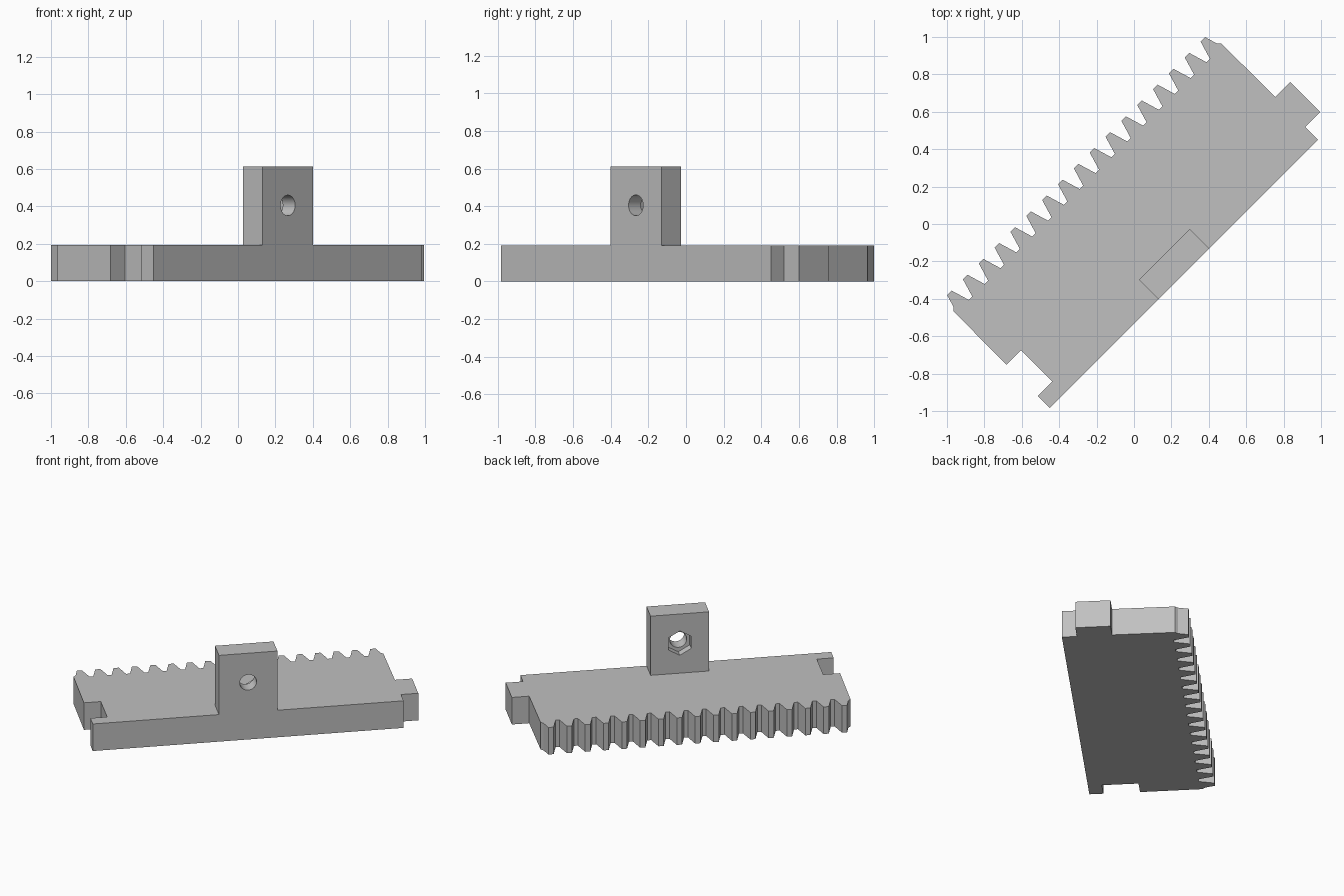
import bpy
import bmesh
from math import radians
from mathutils import Matrix

old = bpy.data.objects.get("Cube")
if old:
    bpy.data.objects.remove(old, do_unlink=True)

TURN = Matrix.Rotation(radians(45), 4, 'Z')   # rack lies diagonally
THICK, TOP = 0.192, 0.612                     # plate thickness, bracket top
FRONT = -0.377                                # long straight edge
END = 1.015                                   # half length without the tab

grey = bpy.data.materials.new("light grey")
grey.use_nodes = True
COLOUR = (0.53, 0.53, 0.53, 1)
grey.diffuse_color = COLOUR
grey.node_tree.nodes["Principled BSDF"].inputs["Base Color"].default_value = COLOUR


def make_object(name, bm):
    bmesh.ops.recalc_face_normals(bm, faces=bm.faces)
    mesh = bpy.data.meshes.new(name)
    bm.to_mesh(mesh)
    bm.free()
    mesh.materials.append(grey)
    obj = bpy.data.objects.new(name, mesh)
    obj.matrix_world = TURN
    bpy.context.collection.objects.link(obj)
    return obj


def prism(name, outline, z0, z1):
    bm = bmesh.new()
    face = bm.faces.new([bm.verts.new((x, y, z0)) for x, y in outline])
    new = bmesh.ops.extrude_face_region(bm, geom=[face])["geom"]
    verts = [g for g in new if isinstance(g, bmesh.types.BMVert)]
    bmesh.ops.translate(bm, verts=verts, vec=(0, 0, z1 - z0))
    return make_object(name, bm)


def drill(target, sides, radius, y0, y1, z):
    """Cut a horizontal hole between two depths."""
    bm = bmesh.new()
    place = Matrix.Translation((0, (y0 + y1) / 2, z)) @ Matrix.Rotation(radians(90), 4, 'X')
    bmesh.ops.create_cone(bm, cap_ends=True, segments=sides, radius1=radius,
                          radius2=radius, depth=y1 - y0, matrix=place)
    cutter = make_object("hole_cutter", bm)
    cutter.hide_render = True
    mod = target.modifiers.new("hole", 'BOOLEAN')
    mod.operation, mod.solver, mod.object = 'DIFFERENCE', 'EXACT', cutter
    bpy.context.view_layer.objects.active = target
    bpy.ops.object.modifier_apply(modifier=mod.name)
    bpy.data.objects.remove(cutter, do_unlink=True)


# Toothed plate: straight front, tab on one end, matching notch on the other
outline = [(-END, FRONT), (END, FRONT),
           (END, -0.28), (1.128, -0.28), (1.128, -0.053), (END, -0.053),
           (1.012, 0.352), (0.995, 0.371)]
TEETH, PITCH, TIP, ROOT = 17, 0.1198, 0.438, 0.337
for i in range(TEETH):
    c = (TEETH // 2 - i) * PITCH
    if i:
        outline.append((c + 0.047, ROOT))
    outline += [(c + 0.017, TIP), (c - 0.017, TIP)]
    if i < TEETH - 1:
        outline.append((c - 0.047, ROOT))
outline += [(-0.995, 0.371), (-1.012, 0.352),
            (-END, -0.05), (-0.905, -0.05), (-0.905, -0.287), (-END, -0.287)]
prism("rack_plate", outline, 0, THICK)

# Upright bracket with a bolt hole and a hexagonal nut recess behind
W, BACK, HOLE_Z = 0.191, -0.229, 0.405
bracket = prism("bracket", [(-W, FRONT), (W, FRONT), (W, BACK), (-W, BACK)], THICK, TOP)
drill(bracket, 32, 0.055, FRONT - 0.1, BACK + 0.1, HOLE_Z)
drill(bracket, 6, 0.086, BACK - 0.055, BACK + 0.1, HOLE_Z)

# Round the bolt hole shading, keep corners sharp
bpy.ops.object.select_all(action='DESELECT')
bracket.select_set(True)
bpy.context.view_layer.objects.active = bracket
bpy.ops.object.shade_smooth_by_angle(angle=radians(30))
